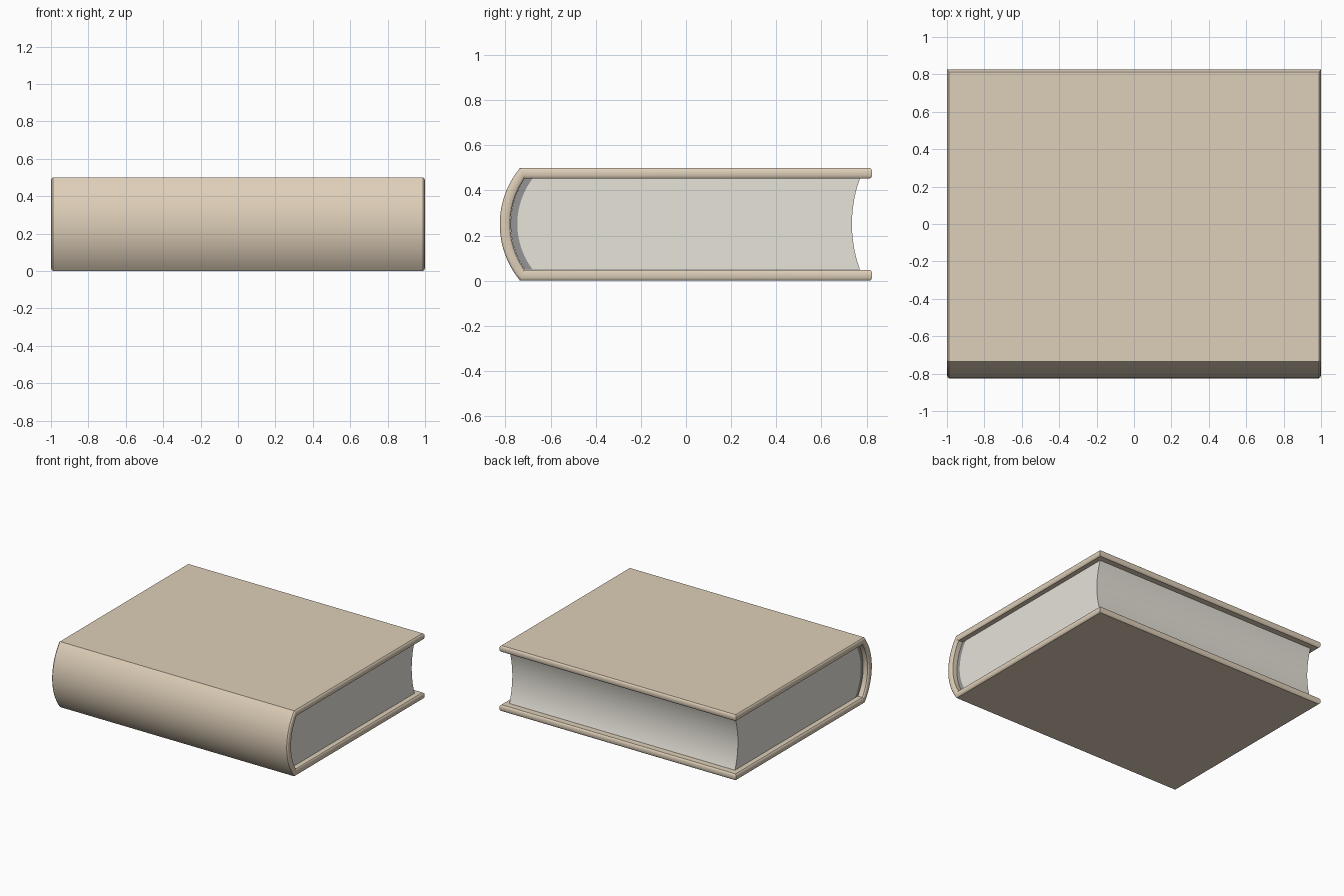
import bpy, bmesh, math

if "Cube" in bpy.data.objects:
    bpy.data.objects.remove(bpy.data.objects["Cube"])


def arc(y_end, y_mid, z0, z1, n=24):
    """Points of a circular arc from (y_end, z0) through y_mid to (y_end, z1)."""
    half, sag = (z1 - z0) / 2, abs(y_mid - y_end)
    r = (half ** 2 + sag ** 2) / (2 * sag)
    a = math.asin(half / r)
    s = 1 if y_mid > y_end else -1
    pts = []
    for i in range(n + 1):
        t = -a + 2 * a * i / n
        pts.append((y_end + s * (r * math.cos(t) - r * math.cos(a)),
                    (z0 + z1) / 2 + r * math.sin(t)))
    return pts


def finish(name, bm, color=None):
    bmesh.ops.recalc_face_normals(bm, faces=bm.faces[:])
    me = bpy.data.meshes.new(name)
    bm.to_mesh(me)
    bm.free()
    ob = bpy.data.objects.new(name, me)
    bpy.context.collection.objects.link(ob)
    if color:
        mat = bpy.data.materials.new(name + "_material")
        mat.diffuse_color = (*color, 1)
        mat.use_nodes = True
        mat.node_tree.nodes["Principled BSDF"].inputs["Base Color"].default_value = mat.diffuse_color
        me.materials.append(mat)
    bpy.ops.object.select_all(action='DESELECT')
    ob.select_set(True)
    bpy.context.view_layer.objects.active = ob
    bpy.ops.object.shade_smooth_by_angle(angle=math.radians(30))
    return ob


def extrude(name, profile, half_x, color=None):
    """Closed (y, z) profile extruded along x."""
    bm = bmesh.new()
    face = bm.faces.new([bm.verts.new((-half_x, y, z)) for y, z in profile])
    res = bmesh.ops.extrude_face_region(bm, geom=[face])
    moved = [v for v in res["geom"] if isinstance(v, bmesh.types.BMVert)]
    bmesh.ops.translate(bm, verts=moved, vec=(2 * half_x, 0, 0))
    return finish(name, bm, color)


# Cover: two boards and a rounded spine, one strip with softly rounded rims
EDGE, BULGE, STEPS = 0.814, 0.011, 8
outer = [(EDGE, 0.0)] + arc(-0.735, -0.825, 0.0, 0.5) + [(EDGE, 0.5)]
inner = [(EDGE, 0.048)] + arc(-0.715, -0.778, 0.048, 0.452) + [(EDGE, 0.452)]
levels = [j / STEPS for j in range(STEPS + 1)]
bm = bmesh.new()
rings = []
for i, (o, n) in enumerate(zip(outer, inner)):
    sides = []
    for sx in (1, -1):
        row = []
        for t in levels:
            b = BULGE * math.sqrt(max(0, 1 - (2 * t - 1) ** 2))
            y = o[0] + (n[0] - o[0]) * t
            z = o[1] + (n[1] - o[1]) * t
            if i in (0, len(outer) - 1):
                y += b
            row.append(bm.verts.new((sx * (1 - BULGE + b), y, z)))
        sides.append(row)
    rings.append(sides[0] + sides[1][::-1])
count = len(rings[0])
for a, b in zip(rings, rings[1:]):
    for k in range(count):
        m = (k + 1) % count
        bm.faces.new((a[k], a[m], b[m], b[k]))
for ring in (rings[0], rings[-1]):
    for j in range(STEPS):
        bm.faces.new((ring[j], ring[j + 1], ring[count - 2 - j], ring[count - 1 - j]))
finish("cover", bm, (0.73, 0.62, 0.48))

# Page block: rounded at the spine, hollow at the fore edge
back = arc(-0.68, -0.747, 0.05, 0.452)
fore = arc(0.77, 0.735, 0.05, 0.452)
extrude("pages", back + fore[::-1], 0.953, (0.80, 0.77, 0.70))

# Grey lining between the pages and the spine
lining_outer = arc(-0.715, -0.777, 0.05, 0.452)
extrude("spine_lining", lining_outer + back[::-1], 0.953, (0.30, 0.30, 0.30))
